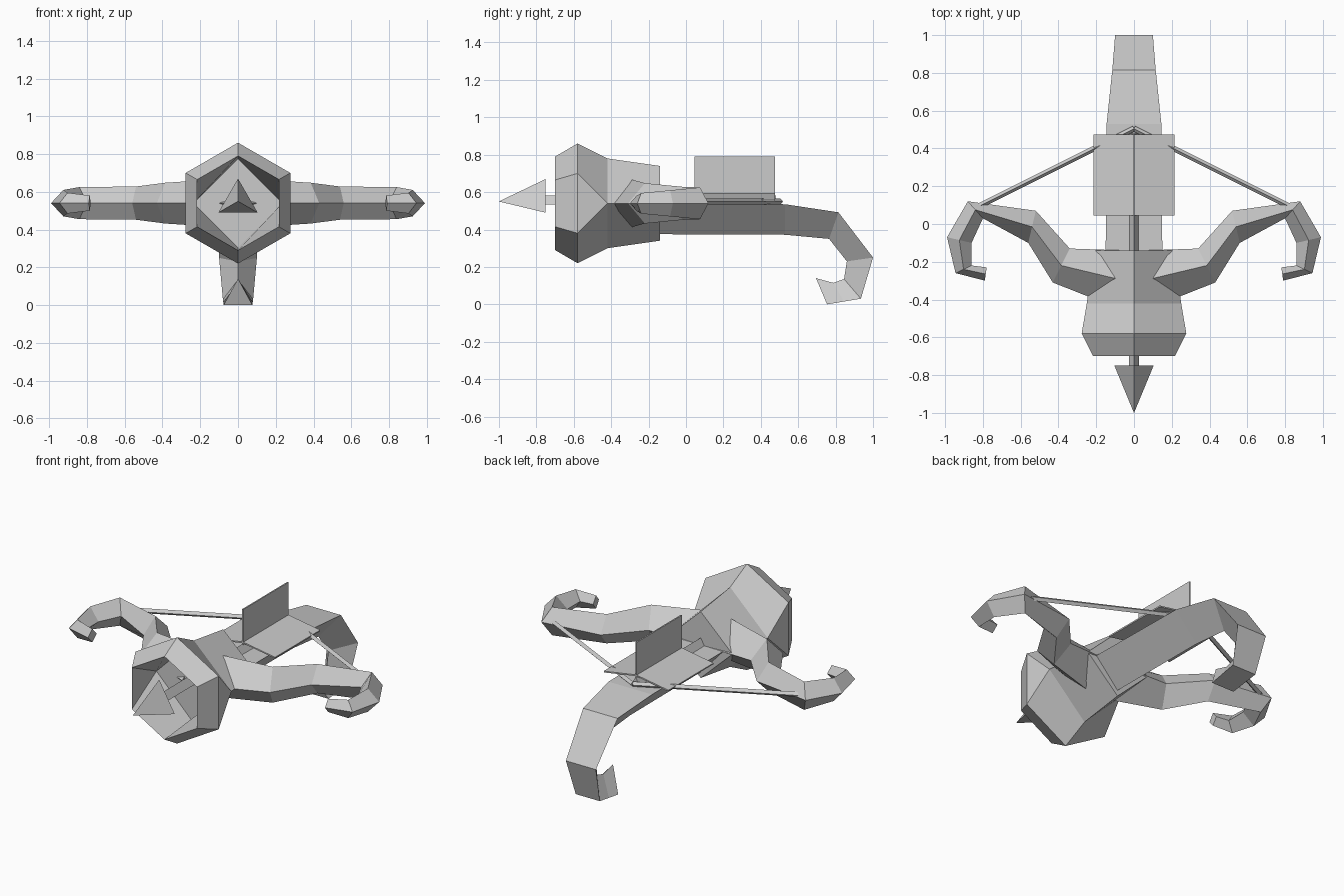
import bpy, bmesh, math
from mathutils import Vector

if "Cube" in bpy.data.objects:
    bpy.data.objects.remove(bpy.data.objects["Cube"])

MID = 0.54


def loft(name, loops, mirrored=False, caps=True):
    """Skin closed loops of points into one flat-shaded object."""
    bm = bmesh.new()
    rings = [[bm.verts.new(p) for p in loop] for loop in loops]
    n = len(rings[0])
    for a, b in zip(rings, rings[1:]):
        for i in range(n):
            j = (i + 1) % n
            bm.faces.new((a[i], a[j], b[j], b[i]))
    if caps:
        bm.faces.new(rings[0][::-1])
        bm.faces.new(rings[-1])
    bmesh.ops.remove_doubles(bm, verts=bm.verts[:], dist=0.0001)
    bmesh.ops.recalc_face_normals(bm, faces=bm.faces[:])
    me = bpy.data.meshes.new(name)
    bm.to_mesh(me)
    bm.free()
    ob = bpy.data.objects.new(name, me)
    bpy.context.collection.objects.link(ob)
    if mirrored:
        ob.modifiers.new("mirror", 'MIRROR').use_mirror_merge = False
    return ob


def ring(y, r, n, z=MID, x=0.0):
    """Regular polygon facing along y, first corner up."""
    return [(x + r * math.sin(2 * math.pi * i / n), y,
             z + r * math.cos(2 * math.pi * i / n)) for i in range(n)]


def diamond(y, rx, rz):
    """Diamond with doubled side corners, so it joins to a hexagon."""
    t, r, b, l = (0, y, MID + rz), (rx, y, MID), (0, y, MID - rz), (-rx, y, MID)
    return [t, r, r, b, l, l]


# Barrel head: recessed muzzle, hexagonal collar, diamond body
loft("barrel_head", [diamond(-0.44, 0.235, 0.235), ring(-0.70, 0.25, 6),
                     ring(-0.58, 0.32, 6), diamond(-0.42, 0.25, 0.24),
                     diamond(-0.14, 0.212, 0.20)])

# Bow arms: diamond section along a curling path (back xy, front xy, half height)
arm = [((0.05, -0.14), (0.05, -0.46), 0.13), ((0.34, -0.13), (0.43, -0.31), 0.108),
       ((0.52, 0.07), (0.56, -0.10), 0.088), ((0.88, 0.12), (0.80, 0.03), 0.085),
       ((0.99, -0.07), (0.86, -0.10), 0.07), ((0.945, -0.26), (0.86, -0.22), 0.055),
       ((0.79, -0.30), (0.78, -0.23), 0.04)]
loops = []
for b, f, h in arm:
    cx, cy = (b[0] + f[0]) / 2, (b[1] + f[1]) / 2
    loops.append([(b[0], b[1], MID), (cx, cy, MID + h), (f[0], f[1], MID), (cx, cy, MID - h)])
loft("bow_arms", loops, mirrored=True)

# Stock and grip: triangular section, flat on top (outer yz, half width, ridge yz)
stock = [((-0.14, 0.54), 0.15, (-0.14, 0.375)), ((0.53, 0.535), 0.145, (0.53, 0.372)),
         ((0.815, 0.492), 0.115, (0.765, 0.35)), ((1.0, 0.25), 0.10, (0.86, 0.23)),
         ((0.935, 0.03), 0.08, (0.845, 0.135)), ((0.845, 0.015), 0.078, (0.787, 0.115)),
         ((0.754, 0.0), 0.076, (0.695, 0.14))]
loft("stock", [[(-w, *o), (w, *o), (0, *r)] for o, w, r in stock])

# Bolt: triangular shaft, pointed tip and three fletches
loft("bolt_shaft", [ring(-0.75, 0.032, 3, 0.55), ring(0.48, 0.032, 3, 0.55)])
loft("bolt_tip", [ring(-1.0, 0.0005, 3, 0.55), ring(-0.75, 0.12, 3, 0.55)])


def fletch(name, root, tip, mirrored=False):
    """Thin plate from a root to a tip point in the xz plane."""
    a, b = Vector((root[0], 0, root[1])), Vector((tip[0], 0, tip[1]))
    d = (b - a).normalized()
    n = Vector((-d.z, 0, d.x)) * 0.004
    loft(name, [[tuple(p + Vector((0, y, 0))) for p in (a - n, b - n, b + n, a + n)]
                for y in (0.045, 0.475)], mirrored)


fletch("top_fletch", (0, 0.55), (0, 0.79))
fletch("side_fletches", (0.0, 0.59), (0.215, 0.555), True)

# String: square cord from each arm to the nock
a, b = Vector((0.84, 0.085, 0.55)), Vector((0, 0.505, 0.55))
side = (b - a).cross(Vector((0, 0, 1))).normalized() * 0.015
up = Vector((0, 0, 0.015))
loft("string", [[tuple(p + s) for s in (side, up, -side, -up)] for p in (a, b)], True)
